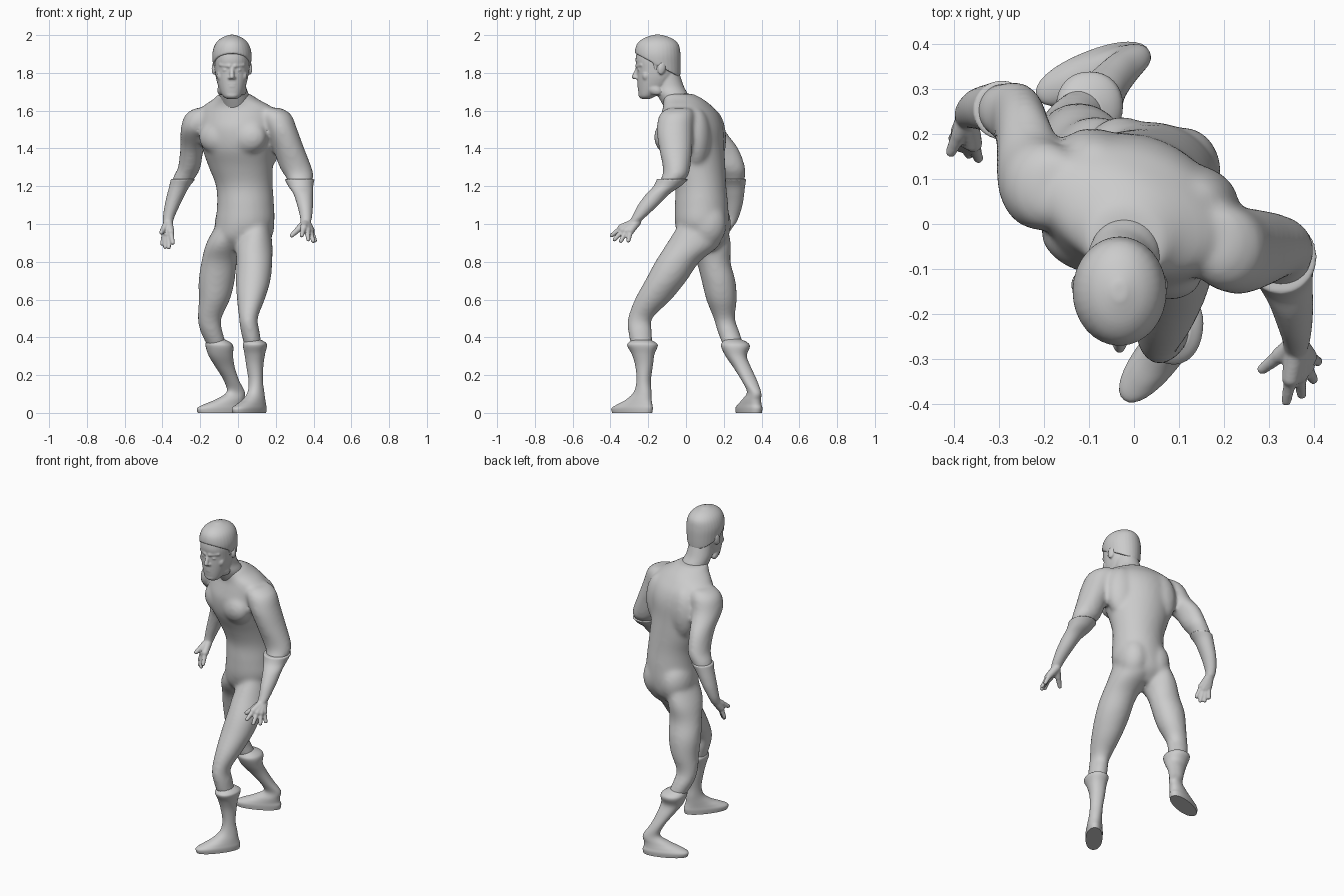
import bpy, bmesh
from math import sin, cos, pi, radians, copysign
from mathutils import Vector, Matrix


def spline(pts, steps):
    """Catmull-Rom interpolation of section tuples."""
    p = [pts[0]] + list(pts) + [pts[-1]]
    out = []
    for i in range(1, len(p) - 2):
        for k in range(steps):
            t = k / steps
            out.append([0.5 * (2 * b + (c - a) * t + (2 * a - 5 * b + 4 * c - d) * t * t
                               + (3 * b - a - 3 * c + d) * t ** 3)
                        for a, b, c, d in zip(p[i - 1], p[i], p[i + 1], p[i + 2])])
    return out + [list(pts[-1])]


def loft(bm, sections, p=1.0, n=32, steps=5):
    """Stack of horizontal ellipses: (z, cx, cy, half_a, half_b, yaw degrees)."""
    rings = []
    for z, cx, cy, a, b, yaw in spline([tuple(s) + (0,) * (6 - len(s)) for s in sections], steps):
        w, ring = radians(yaw), []
        for i in range(n):
            c, s = cos(2 * pi * i / n), sin(2 * pi * i / n)
            u = a * copysign(abs(c) ** p, c)
            v = b * copysign(abs(s) ** p, s)
            ring.append(bm.verts.new((cx + u * cos(w) - v * sin(w), cy + u * sin(w) + v * cos(w), z)))
        rings.append(ring)
    for r, q in zip(rings, rings[1:]):
        for i in range(n):
            j = (i + 1) % n
            bm.faces.new((r[i], r[j], q[j], q[i]))
    bm.faces.new(rings[0])
    bm.faces.new(rings[-1])


def ball(bm, loc, scale, yaw=0, tilt=0):
    m = (Matrix.Translation(loc) @ Matrix.Rotation(radians(yaw), 4, 'Z')
         @ Matrix.Rotation(radians(tilt), 4, 'X') @ Matrix.Diagonal((*scale, 1)))
    bmesh.ops.create_uvsphere(bm, u_segments=24, v_segments=16, radius=1, matrix=m)


def limb(bm, p0, p1, r0, r1):
    """Tapered capsule between two points."""
    p0, p1 = Vector(p0), Vector(p1)
    d = p1 - p0
    m = Matrix.Translation((p0 + p1) / 2) @ d.to_track_quat('Z', 'Y').to_matrix().to_4x4()
    bmesh.ops.create_cone(bm, cap_ends=True, segments=16, radius1=r0, radius2=r1, depth=d.length, matrix=m)
    ball(bm, p0, (r0,) * 3)
    ball(bm, p1, (r1,) * 3)


def finish(name, bm, voxel=None, smooth=3):
    bmesh.ops.recalc_face_normals(bm, faces=bm.faces)
    me = bpy.data.meshes.new(name)
    bm.to_mesh(me)
    bm.free()
    ob = bpy.data.objects.new(name, me)
    bpy.context.collection.objects.link(ob)
    if voxel:
        r = ob.modifiers.new("fuse", 'REMESH')
        r.mode, r.voxel_size, r.use_smooth_shade = 'VOXEL', voxel, True
        s = ob.modifiers.new("soften", 'SMOOTH')
        s.factor, s.iterations = 0.5, smooth
    else:
        bpy.ops.object.select_all(action='DESELECT')
        ob.select_set(True)
        bpy.context.view_layer.objects.active = ob
        bpy.ops.object.shade_smooth_by_angle(angle=radians(40))
    return ob


# --- Body: twisted torso, thighs and upper arms fused together
body = bmesh.new()
loft(body, [(0.86, .015, .09, .05, .06, -10), (0.92, .01, .09, .13, .12, -10), (1.0, .035, .084, .156, .142, -10),
            (1.1, .04, .082, .151, .141, -8), (1.2, .034, .078, .151, .135, -10), (1.3, .015, .06, .171, .147, -15),
            (1.4, 0, .035, .192, .165, -20), (1.5, 0, .025, .208, .168, -20), (1.57, -.002, .022, .21, .148, -20),
            (1.62, -.006, .01, .19, .122, -20), (1.66, -.012, -.015, .122, .106, -18), (1.69, -.02, -.05, .084, .086, -10)])
yaw = radians(-20)
side, fwd = Vector((cos(yaw), sin(yaw), 0)), Vector((sin(yaw), -cos(yaw), 0))
for s in (-1, 1):
    mid = Vector((.005, .025, 0))
    ball(body, mid + side * s * .083 + fwd * .098 + Vector((0, 0, 1.46)), (.105, .068, .09), -20)   # pectorals
    ball(body, mid + side * s * .115 - fwd * .08 + Vector((0, 0, 1.45)), (.095, .07, .16), -20)     # back muscles
    ball(body, (.035 + s * .068, .118 - s * .012, 1.0), (.09, .11, .13), -10)                       # buttocks
# front thigh, rear thigh
loft(body, [(1.02, .105, .075, .06, .1), (.9, .085, .042, .097, .142), (.8, .087, -.045, .095, .118),
            (.7, .08, -.107, .092, .11), (.6, .068, -.175, .074, .097), (.5, .055, -.243, .05, .065),
            (.43, .065, -.243, .05, .064), (.33, .085, -.23, .045, .055)])
loft(body, [(1.02, -.04, .1, .06, .11), (.9, -.078, .118, .089, .12), (.8, -.1, .145, .094, .091),
            (.7, -.113, .172, .096, .09), (.6, -.125, .188, .083, .081), (.5, -.15, .203, .063, .057),
            (.43, -.14, .225, .059, .058), (.33, -.1, .26, .05, .055)])
# forward arm, trailing arm
loft(body, [(1.615, .175, -.035, .05, .06), (1.58, .198, -.05, .083, .09), (1.5, .23, -.06, .084, .096),
            (1.4, .268, -.055, .083, .088), (1.3, .305, -.05, .085, .073), (1.25, .325, -.06, .074, .068),
            (1.19, .335, -.11, .05, .055)])
loft(body, [(1.615, -.17, .08, .05, .06), (1.58, -.193, .083, .085, .092), (1.5, -.222, .1, .082, .104),
            (1.4, -.243, .185, .063, .092), (1.3, -.258, .235, .06, .079), (1.25, -.283, .25, .06, .064),
            (1.19, -.31, .255, .045, .05)])
finish("body", body, .011, 14)

# --- Boots: horizontal slices from the long sole up to the flared, rolled cuff
boots = {
    "front_boot": [(0, .06, -.285, .128, .048, 232), (.025, .06, -.285, .132, .05, 232), (.045, .07, -.271, .11, .047, 232),
                   (.07, .084, -.25, .078, .043, 232), (.11, .095, -.23, .05, .038, 232), (.17, .094, -.224, .037, .037, 235),
                   (.25, .089, -.222, .046, .044, 245), (.31, .089, -.227, .06, .053, 255), (.355, .09, -.23, .081, .063, 262),
                   (.372, .088, -.232, .072, .058, 262), (.385, .085, -.234, .05, .04, 262)],
    "rear_boot": [(0, -.09, .333, .13, .05, 202), (.025, -.09, .333, .134, .052, 202), (.045, -.075, .337, .112, .048, 202),
                  (.07, -.045, .347, .08, .042, 202), (.11, -.012, .36, .05, .034, 202), (.17, -.034, .336, .04, .04, 200),
                  (.24, -.067, .298, .05, .046, 195), (.3, -.09, .266, .064, .056, 185), (.35, -.098, .262, .073, .076, 180),
                  (.372, -.105, .258, .066, .068, 180), (.39, -.118, .246, .045, .045, 180)]}
for name, sections in boots.items():
    bm = bmesh.new()
    loft(bm, sections, p=.92)
    finish(name, bm)

# --- Gloves: cuff and forearm loft, then fingers fanning from the wrist
gloves = {
    "forward_glove": ([(1.238, .326, -.07, .08, .084), (1.2, .332, -.1, .066, .072), (1.16, .345, -.148, .052, .062),
                       (1.1, .355, -.2, .042, .054), (1.04, .36, -.248, .032, .037), (1.0, .358, -.28, .025, .028)],
                      (.36, -.262, 1.01),
                      [(.338, -.393, .94), (.372, -.378, .918), (.398, -.345, .91), (.408, -.305, .912)], (.285, -.322, .94)),
    "trailing_glove": ([(1.238, -.29, .252, .066, .067), (1.2, -.31, .256, .054, .057), (1.15, -.33, .257, .047, .05),
                        (1.1, -.348, .255, .04, .044), (1.04, -.366, .247, .031, .034), (1.0, -.372, .235, .025, .027)],
                       (-.37, .238, 1.01),
                       [(-.345, .145, .9), (-.366, .155, .876), (-.386, .17, .878), (-.402, .19, .895)], (-.406, .16, .955))}
for name, (sections, wrist, tips, thumb) in gloves.items():
    bm = bmesh.new()
    loft(bm, sections)
    w = Vector(wrist)
    for tip in tips:
        t = Vector(tip)
        knuckle = w.lerp(t, .55) + Vector((0, -.008, .008))
        limb(bm, w, knuckle, .024, .02)
        limb(bm, knuckle, t, .015, .011)
    t = Vector(thumb)
    limb(bm, w, w.lerp(t, .5), .022, .018)
    limb(bm, w.lerp(t, .5), t, .017, .012)
    finish(name, bm, .005, 3)

# --- Head: neck, skull and facial features
head = bmesh.new()
X = -.032
loft(head, [(1.6, -.01, -.03, .07, .075), (1.68, -.02, -.068, .078, .082), (1.73, X, -.09, .074, .078),
            (1.8, X, -.11, .068, .075)])
loft(head, [(1.662, X, -.213, .025, .022), (1.675, X, -.205, .046, .042), (1.71, X, -.178, .066, .076),
            (1.77, X, -.16, .084, .098), (1.82, X, -.155, .09, .105), (1.87, X, -.155, .092, .112),
            (1.92, X, -.15, .088, .108), (1.96, X, -.15, .07, .088), (1.98, X, -.15, .03, .04)], p=.93)
limb(head, (X, -.256, 1.825), (X, -.274, 1.779), .01, .013)                  # nose
ball(head, (X, -.234, 1.684), (.034, .018, .02))                             # chin
for z, w in ((1.741, .03), (1.729, .025)):                                   # lips
    ball(head, (X, -.246, z), (w, .012, .007))
for s in (-1, 1):
    limb(head, (X + s * .014, -.26, 1.836), (X + s * .06, -.236, 1.842), .01, .009)    # brow
    ball(head, (X + s * .052, -.212, 1.785), (.03, .022, .03))                         # cheekbone
    ball(head, (X + s * .034, -.245, 1.815), (.015, .012, .008))                       # eye
    limb(head, (X + s * .01, -.266, 1.774), (X + s * .014, -.26, 1.774), .008, .008)   # nostril
    ball(head, (X + s * .094, -.128, 1.825), (.012, .022, .036), s * 20, -12)          # ear
    ball(head, (X + s * .05, -.175, 1.715), (.024, .05, .03), -s * 20, -25)            # jaw
finish("head", head, .005, 5)

# --- Hair: enlarged skull cap cut along a sloping hairline, with sideburns
hair = bmesh.new()
loft(hair, [(1.72, X, -.13, .075, .09), (1.78, X, -.135, .09, .104), (1.84, X, -.145, .1, .117),
            (1.9, X, -.15, .104, .121), (1.95, X, -.15, .09, .111), (1.982, X, -.15, .06, .077), (2.002, X, -.15, .015, .02)])
bmesh.ops.bisect_plane(hair, geom=hair.verts[:] + hair.edges[:] + hair.faces[:], plane_co=(0, -.27, 1.905),
                       plane_no=(0, .13, .24), clear_inner=True)
bmesh.ops.holes_fill(hair, edges=[e for e in hair.edges if e.is_boundary], sides=0)
for s in (-1, 1):
    limb(hair, (X + s * .085, -.168, 1.88), (X + s * .082, -.158, 1.815), .016, .01)
finish("hair", hair, .005, 4)
